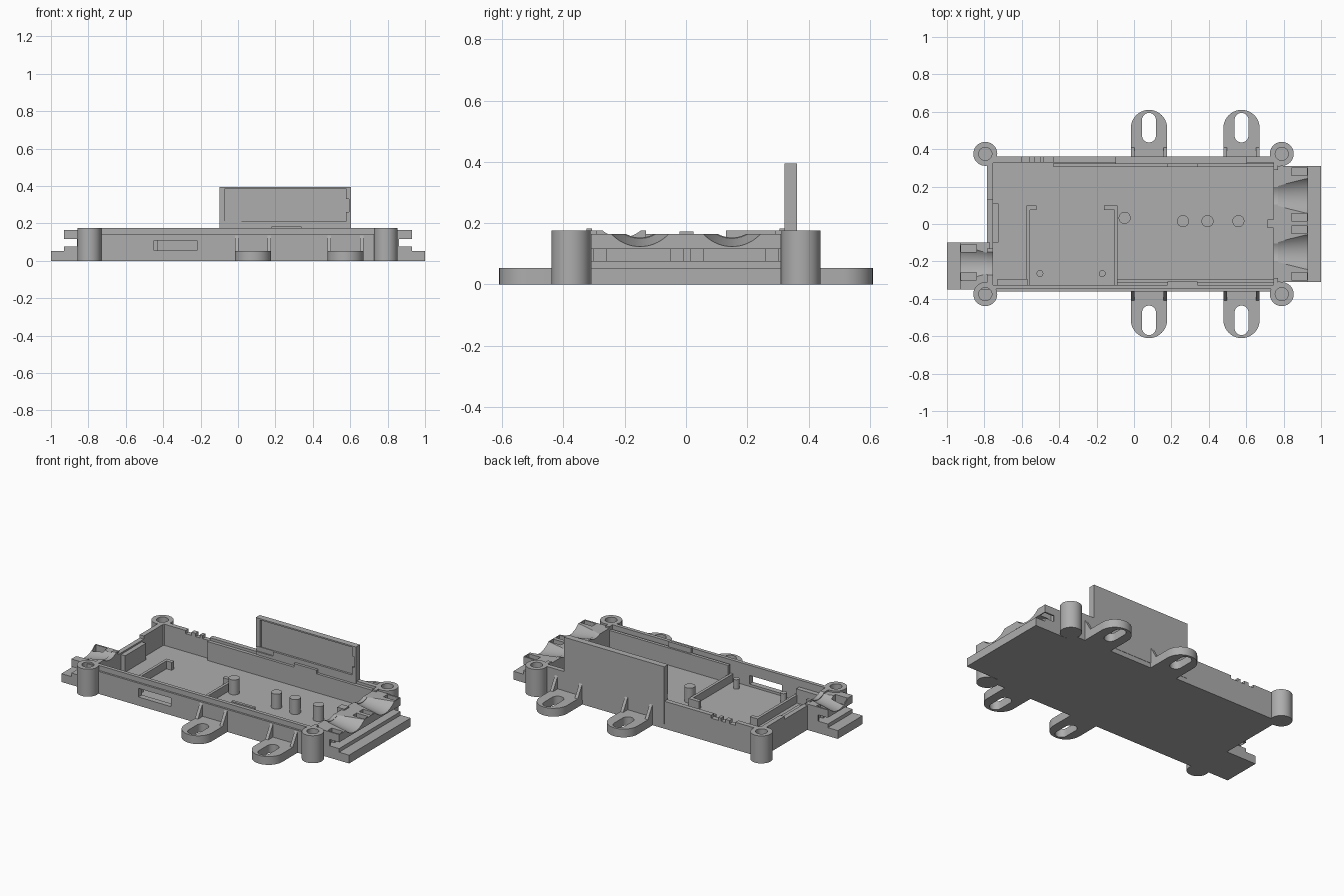
import bpy, bmesh, math
from mathutils import Matrix, Vector

cube = bpy.data.objects.get("Cube")
if cube:
    bpy.data.objects.remove(cube)

grey = bpy.data.materials.new("plain grey plastic")
grey.use_nodes = True
COLOUR = (0.42, 0.42, 0.42, 1)
grey.diffuse_color = COLOUR
grey.node_tree.nodes["Principled BSDF"].inputs["Base Color"].default_value = COLOUR


def finish(name, bm):
    bmesh.ops.recalc_face_normals(bm, faces=bm.faces)
    mesh = bpy.data.meshes.new(name)
    bm.to_mesh(mesh)
    bm.free()
    mesh.materials.append(grey)
    obj = bpy.data.objects.new(name, mesh)
    bpy.context.collection.objects.link(obj)
    return obj


def box(name, x0, x1, y0, y1, z0, z1):
    bm = bmesh.new()
    size = Matrix.Diagonal((x1 - x0, y1 - y0, z1 - z0, 1))
    centre = Matrix.Translation(((x0 + x1) / 2, (y0 + y1) / 2, (z0 + z1) / 2))
    bmesh.ops.create_cube(bm, size=1, matrix=centre @ size)
    return finish(name, bm)


def cylinder(name, x, y, z0, z1, r):
    bm = bmesh.new()
    bmesh.ops.create_cone(bm, cap_ends=True, segments=40, radius1=r, radius2=r, depth=z1 - z0,
                          matrix=Matrix.Translation((x, y, (z0 + z1) / 2)))
    return finish(name, bm)


def cone_along_x(name, x0, x1, y, z, r0, r1):
    bm = bmesh.new()
    turn = Matrix.Rotation(math.pi / 2, 4, 'Y')
    bmesh.ops.create_cone(bm, cap_ends=True, segments=64, radius1=r0, radius2=r1, depth=x1 - x0,
                          matrix=Matrix.Translation(((x0 + x1) / 2, y, z)) @ turn)
    return finish(name, bm)


def prism(name, points, along):
    """Extrude a closed outline by a vector."""
    bm = bmesh.new()
    face = bm.faces.new([bm.verts.new(p) for p in points])
    out = bmesh.ops.extrude_face_region(bm, geom=[face])
    verts = [v for v in out["geom"] if isinstance(v, bmesh.types.BMVert)]
    bmesh.ops.translate(bm, verts=verts, vec=Vector(along))
    return finish(name, bm)


def capsule(name, x, y0, y1, r, z0, z1):
    """Upright plate with two round ends, running along y."""
    low, high = min(y0, y1), max(y0, y1)
    pts = []
    for i in range(42):
        a = math.pi * (i if i < 21 else i - 1) / 20
        pts.append((x + r * math.cos(a), (high if i < 21 else low) + r * math.sin(a), z0))
    return prism(name, pts, (0, 0, z1 - z0))


def cut(obj, cutters):
    for c in cutters:
        c.hide_render = True
        mod = obj.modifiers.new("cut", 'BOOLEAN')
        mod.operation, mod.solver, mod.object = 'DIFFERENCE', 'EXACT', c
    bpy.context.view_layer.update()
    done = bpy.data.meshes.new_from_object(obj.evaluated_get(bpy.context.evaluated_depsgraph_get()))
    obj.modifiers.clear()
    obj.data = done
    for c in cutters:
        bpy.data.objects.remove(c)


FLOOR, TOP = 0.04, 0.175
POSTS = [(sx, sy) for sx in (-0.795, 0.79) for sy in (-0.375, 0.375)]

# Open tray with stepped rim, cable openings, side window and rim notches
tray = box("tray", -0.785, 0.77, -0.36, 0.36, 0, TOP)
cuts = [box("cavity", -0.755, 0.745, -0.325, 0.33, FLOOR, 0.3),
        box("side_window", -0.45, -0.22, -0.5, -0.2, 0.055, 0.11),
        box("front_rim_step", -0.75, 0.75, -0.5, -0.348, 0.143, 0.3),
        box("left_opening", -0.9, -0.7, -0.13, 0.13, 0.155, 0.3),
        box("right_rim", 0.7, 0.9, -0.29, 0.29, 0.165, 0.3)]
cuts += [cone_along_x("cable_opening", x - 0.1, x + 0.1, y, 0.25, 0.097, 0.097)
         for x, y in ((0.76, -0.15), (0.76, 0.15), (-0.77, -0.21))]
cuts += [box("rim_notch", x, x + w, 0.3, 0.4, 0.155, 0.3)
         for x, w in ((-0.6, 0.04), (-0.53, 0.03), (-0.48, 0.05))]
cuts += [cylinder("post_clearance", x, y, FLOOR, 0.3, 0.036) for x, y in POSTS]
cut(tray, cuts)

# Screw posts on the corners
for x, y in POSTS:
    post = cylinder("corner_post", x, y, 0, TOP, 0.064)
    cut(post, [cylinder("screw_hole", x, y, FLOOR, 0.3, 0.035)])


def cable_clamp(name, side, wall, y0, y1, saddles, slots):
    """Stepped end block with flared saddles and strap slots."""
    def span(a, b):
        return min(a * side, b * side), max(a * side, b * side)
    box(name + "_base", *span(wall, 1.0), y0, y1, 0, 0.053)
    block = box(name, *span(wall, 0.93), y0, y1, 0.04, 0.165)
    tools = [box("strap_tunnel", *span(0.862, 1.1), y0 - 0.1, y1 + 0.1, 0.076, 0.116)]
    for y in saddles:
        x0, x1 = span(wall - 0.02, 0.95)
        r0, r1 = (0.095, 0.13) if side > 0 else (0.13, 0.095)
        tools.append(cone_along_x("saddle", x0, x1, y, 0.25, r0, r1))
    tools += [box("strap_slot", *span(0.843, 0.925), y - 0.02, y + 0.02, 0.076, 0.3) for y in slots]
    cut(block, tools)


cable_clamp("right_cable_clamp", 1, 0.76, -0.31, 0.31, (-0.15, 0.15), (-0.28, -0.03, 0.035, 0.28))
cable_clamp("left_cable_clamp", -1, 0.77, -0.35, -0.1, (-0.21,), (-0.28, -0.13))

# Slotted mounting ears with gussets on both long sides
for sy in (-1, 1):
    for x in (0.08, 0.575):
        ear = capsule("mounting_ear", x, sy * 0.3, sy * 0.513, 0.097, 0, 0.053)
        cut(ear, [capsule("ear_slot", x, sy * 0.473, sy * 0.557, 0.037, -0.1, 0.2),
                  box("inside_trim", x - 0.2, x + 0.2, min(0, sy * 0.35), max(0, sy * 0.35), -0.1, 0.2)])
        for gx in (x - 0.097, x + 0.077):
            prism("ear_gusset", [(gx, sy * 0.35, 0.05), (gx, sy * 0.41, 0.05), (gx, sy * 0.36, 0.135),
                                 (gx, sy * 0.35, 0.135)], (0.02, 0, 0))

# Tall back panel with a shallow framed recess
panel = box("back_panel", -0.1, 0.605, 0.322, 0.362, 0.03, 0.395)
cut(panel, [box("panel_recess", -0.07, 0.577, 0.2, 0.335, 0.21, 0.386),
            box("panel_notch", 0.5, 0.594, 0.2, 0.335, 0.26, 0.33),
            prism("panel_ramp", [(-0.11, 0.2, 0.205), (0.02, 0.2, 0.23), (0.02, 0.2, 0.18),
                                 (-0.11, 0.2, 0.18)], (0, 0.13, 0))])

# Inner liner walls and snap ridges
box("back_liner", -0.43, 0.75, 0.305, 0.327, 0.03, 0.16)
box("front_liner", -0.09, 0.75, -0.315, -0.295, 0.03, 0.15)
box("front_left_ledge", -0.73, -0.57, -0.33, -0.295, 0.03, 0.13)
for y in (-0.317, 0.313):
    box("snap_ridge", 0.18, 0.34, y - 0.008, y + 0.01, 0.14, 0.183)

# Hooked floor ribs
for x in (-0.575, -0.105):
    box("floor_rib", x, x + 0.018, -0.33, 0.1, 0.03, 0.09)
box("left_rib_foot", -0.575, -0.52, 0.075, 0.1, 0.03, 0.09)
box("right_rib_foot", -0.16, -0.1, 0.075, 0.1, 0.03, 0.09)

# End wall fittings
box("left_backplate", -0.757, -0.725, -0.1, 0.11, 0.03, 0.145)
box("right_tab", 0.715, 0.765, -0.022, 0.025, 0.13, 0.173)

# Support pins standing on the floor
for x, y in ((-0.05, 0.033), (0.262, 0.015), (0.393, 0.015), (0.558, 0.015)):
    cylinder("support_pin", x, y, 0.03, 0.135, 0.032)
for x in (-0.503, -0.17):
    cylinder("small_pin", x, -0.265, 0.03, 0.1, 0.018)

# Smooth round surfaces, keep edges crisp
for obj in bpy.context.collection.objects:
    if obj.type == 'MESH' and grey.name in obj.data.materials:
        obj.select_set(True)
        bpy.context.view_layer.objects.active = obj
bpy.ops.object.shade_smooth_by_angle(angle=math.radians(30))
